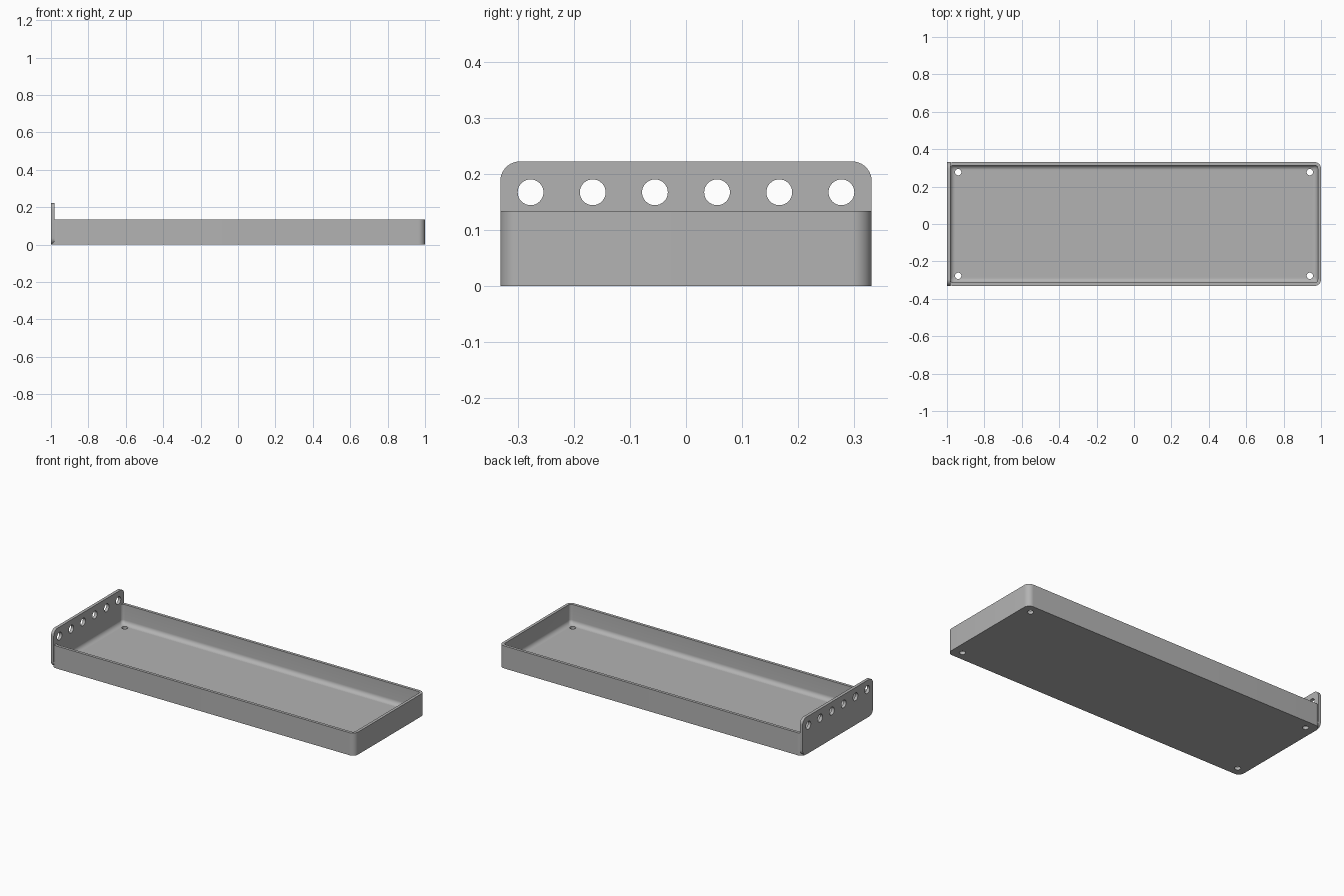
import bpy, bmesh, math
from mathutils import Matrix

if "Cube" in bpy.data.objects:
    bpy.data.objects.remove(bpy.data.objects["Cube"])

grey = bpy.data.materials.new("matte grey")
grey.diffuse_color = (0.45, 0.45, 0.45, 1)
grey.use_nodes = True
grey.node_tree.nodes["Principled BSDF"].inputs["Base Color"].default_value = grey.diffuse_color

LENGTH, HALF_Y, HEIGHT = 1.0, 0.331, 0.134
WALL, FLOOR, FILLET, CORNER = 0.017, 0.017, 0.026, 0.034


def rounded_rect(hx, hy, r, seg=10):
    """Outline points of a rounded rectangle, counter-clockwise."""
    pts = []
    for i, (sx, sy) in enumerate([(1, 1), (-1, 1), (-1, -1), (1, -1)]):
        for k in range(seg + 1):
            a = math.pi / 2 * (i + k / seg)
            pts.append((sx * (hx - r) + r * math.cos(a), sy * (hy - r) + r * math.sin(a)))
    return pts


def loft(name, rings):
    """Skin a stack of matching outlines and cap both ends."""
    bm = bmesh.new()
    loops = [[bm.verts.new(p) for p in ring] for ring in rings]
    n = len(loops[0])
    for a, b in zip(loops, loops[1:]):
        for i in range(n):
            bm.faces.new((a[i], a[(i + 1) % n], b[(i + 1) % n], b[i]))
    bm.faces.new(loops[0][::-1])
    bm.faces.new(loops[-1])
    bmesh.ops.recalc_face_normals(bm, faces=bm.faces)
    mesh = bpy.data.meshes.new(name)
    bm.to_mesh(mesh)
    bm.free()
    obj = bpy.data.objects.new(name, mesh)
    bpy.context.collection.objects.link(obj)
    mesh.materials.append(grey)
    return obj


def drill(obj, centres, radius, axis):
    """Cut round holes through obj along the given axis."""
    bm = bmesh.new()
    turn = Matrix.Rotation(math.pi / 2, 4, 'Y') if axis == 'X' else Matrix.Identity(4)
    for c in centres:
        bmesh.ops.create_cone(bm, cap_ends=True, segments=32, radius1=radius, radius2=radius,
                              depth=0.1, matrix=Matrix.Translation(c) @ turn)
    mesh = bpy.data.meshes.new(obj.name + "_cutter")
    bm.to_mesh(mesh)
    bm.free()
    mesh.materials.append(grey)
    cutter = bpy.data.objects.new(mesh.name, mesh)
    bpy.context.collection.objects.link(cutter)
    cutter.hide_render = True
    bpy.ops.object.select_all(action='DESELECT')
    bpy.context.view_layer.objects.active = obj
    obj.select_set(True)
    mod = obj.modifiers.new("holes", 'BOOLEAN')
    mod.operation, mod.solver, mod.object = 'DIFFERENCE', 'EXACT', cutter
    bpy.ops.object.modifier_apply(modifier=mod.name)
    bpy.data.objects.remove(cutter)
    bpy.ops.object.shade_smooth_by_angle(angle=math.radians(30))


# Tray: outer wall, rim, inner wall and a filleted floor
def tray_ring(inset, z):
    r = max(CORNER - inset, 0.017)
    return [(x, y, z) for x, y in rounded_rect(LENGTH - 0.0005 - inset, HALF_Y - inset, r)]

rings = [tray_ring(0, 0), tray_ring(0, HEIGHT), tray_ring(WALL, HEIGHT)]
for k in range(9):
    a = math.pi / 2 * k / 8
    rings.append(tray_ring(WALL + FILLET * (1 - math.cos(a)),
                           FLOOR + FILLET * (1 - math.sin(a))))
tray = loft("tray", rings)
drill(tray, [(sx * 0.94, sy * 0.277, 0) for sx in (-1, 1) for sy in (-1, 1)], 0.017, 'Z')

# Upright end plate with a row of holes
TOP = 0.222
outline = rounded_rect(HALF_Y, TOP / 2, 0.035)
plate = loft("end_plate", [[(x, y, z + TOP / 2) for y, z in outline] for x in (-1.0, -0.982)])
drill(plate, [(-0.99, (i - 2.5) * 0.1108, 0.167) for i in range(6)], 0.023, 'X')
